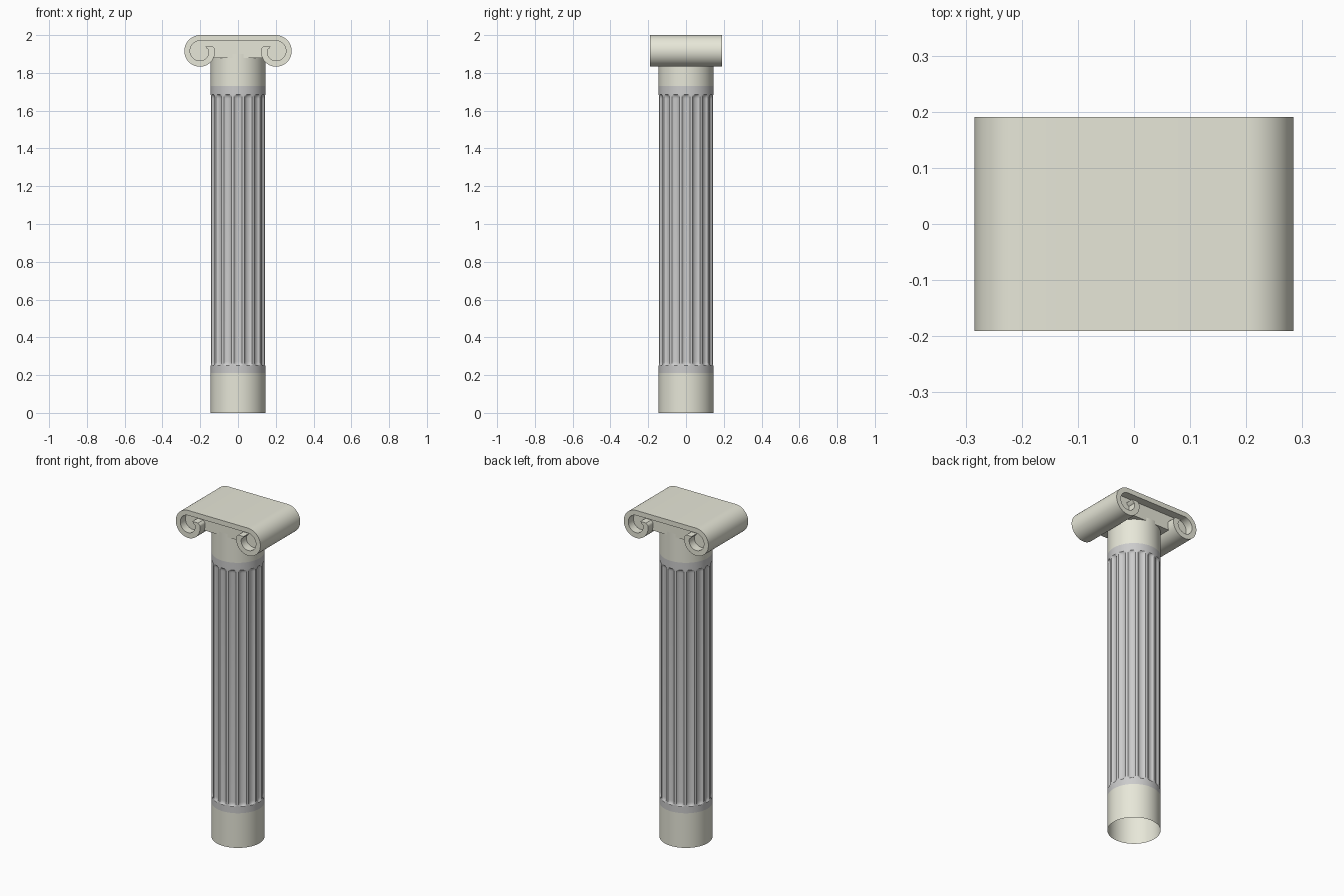
import bpy, bmesh, math

if "Cube" in bpy.data.objects:
    bpy.data.objects.remove(bpy.data.objects["Cube"])

R, FLUTES, SUB = 0.145, 16, 8

stone = bpy.data.materials.new("pale_stone")
stone.diffuse_color = (0.80, 0.80, 0.69, 1)
stone.use_nodes = True
stone.node_tree.nodes["Principled BSDF"].inputs["Base Color"].default_value = stone.diffuse_color


def finish(name, bm, mat=None, angle=35):
    bmesh.ops.recalc_face_normals(bm, faces=bm.faces)
    me = bpy.data.meshes.new(name)
    bm.to_mesh(me)
    bm.free()
    ob = bpy.data.objects.new(name, me)
    bpy.context.collection.objects.link(ob)
    if mat:
        me.materials.append(mat)
    bpy.ops.object.select_all(action='DESELECT')
    ob.select_set(True)
    bpy.context.view_layer.objects.active = ob
    bpy.ops.object.shade_smooth_by_angle(angle=math.radians(angle))
    return ob


def tube(name, levels, radius, mat=None):
    # open tube whose radius may vary with angle index and height
    n = FLUTES * SUB
    bm = bmesh.new()
    rings = []
    for z in levels:
        ring = []
        for i in range(n):
            a = 2 * math.pi * i / n
            r = radius(i, z)
            ring.append(bm.verts.new((r * math.cos(a), r * math.sin(a), z)))
        rings.append(ring)
    for lo, hi in zip(rings, rings[1:]):
        for i in range(n):
            j = (i + 1) % n
            bm.faces.new((lo[i], lo[j], hi[j], hi[i]))
    return finish(name, bm, mat)


def prism(name, pts, y, mat):
    # closed outline in x/z, extruded to both sides
    bm = bmesh.new()
    f = bm.faces.new([bm.verts.new((x, -y, z)) for x, z in pts])
    ext = bmesh.ops.extrude_face_region(bm, geom=[f], use_keep_orig=True)
    verts = [v for v in ext["geom"] if isinstance(v, bmesh.types.BMVert)]
    bmesh.ops.translate(bm, verts=verts, vec=(0, 2 * y, 0))
    return finish(name, bm, mat)


# Plain bands below and above the shaft
tube("base_band", [0, 0.21], lambda i, z: R, stone)
tube("neck_band", [1.73, 1.9], lambda i, z: R, stone)

# Fluted shaft with rounded flute ends
LOW, HIGH, END = 0.25, 1.685, 0.022


def flute(i, z):
    u = abs((i + SUB // 2) % SUB - SUB // 2) / (SUB * 0.375)
    d = min(z - LOW, HIGH - z)
    if d <= 0:
        return R
    v = max(0, 1 - d / END)
    return R - 0.011 * math.sqrt(max(0, 1 - u * u - v * v))


ends = [0, 0.002, 0.006, 0.012, 0.022]
tube("fluted_shaft", [0.21] + [LOW + e for e in ends]
     + [HIGH - e for e in reversed(ends)] + [1.73], flute)

# Scroll band: outer and inner edge points from one tip to the other
CX, CZ, STEPS = -0.2, 1.915, 36
pairs = [((-0.135, 1.941), (-0.172, 1.941)), ((-0.126, 1.932), (-0.168, 1.932))]
for k in range(STEPS, -1, -1):
    t = k / STEPS
    a = math.radians(90 + 280 * t)
    pairs.append(tuple((CX + r * math.cos(a), CZ + r * math.sin(a))
                       for r in (0.085 - 0.007 * t * t, 0.055 - 0.011 * t * t)))
pairs += [((-o[0], o[1]), (-i[0], i[1])) for o, i in reversed(pairs)]
outline = [p[0] for p in pairs] + [p[1] for p in reversed(pairs)]
prism("scroll_band", outline, 0.191, stone)

# Recessed panel and scroll cores behind the band
prism("capital_panel", [(-0.2, 1.88), (0.2, 1.88), (0.2, 1.985), (-0.2, 1.985)],
      0.142, stone)
for side, label in ((-1, "left"), (1, "right")):
    ring = [(side * 0.2 + 0.068 * math.cos(k * math.pi / 24),
             CZ + 0.068 * math.sin(k * math.pi / 24)) for k in range(48)]
    prism(label + "_scroll_core", ring, 0.1415, stone)
